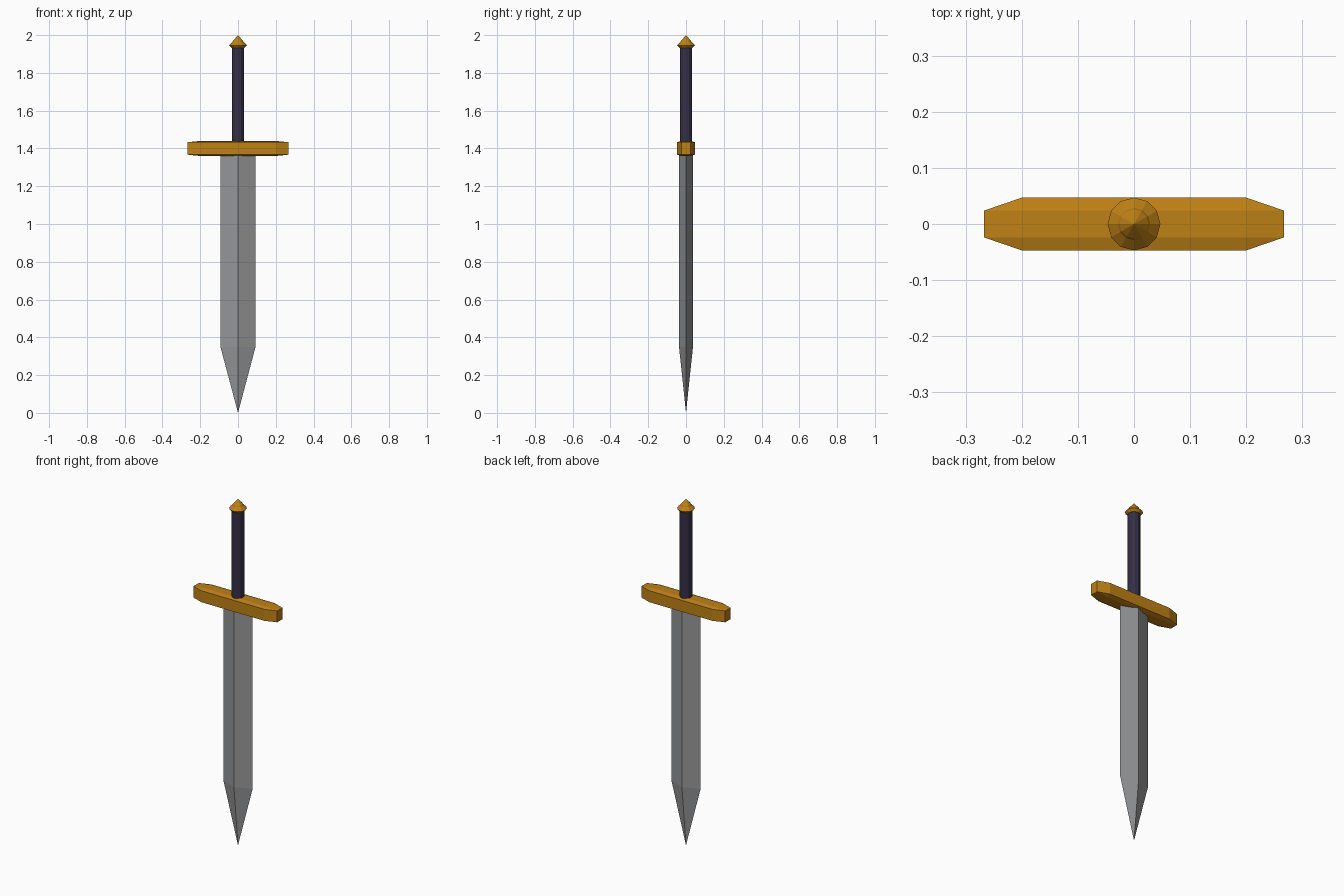
import bpy, bmesh, math

if "Cube" in bpy.data.objects:
    bpy.data.objects.remove(bpy.data.objects["Cube"])


def material(name, rgb):
    m = bpy.data.materials.new(name)
    m.diffuse_color = (*rgb, 1)
    m.use_nodes = True
    m.node_tree.nodes["Principled BSDF"].inputs["Base Color"].default_value = m.diffuse_color
    return m


STEEL = material("steel grey", (0.30, 0.305, 0.31))
GOLD = material("gold", (0.52, 0.22, 0.008))
GRIP = material("dark purple grip", (0.036, 0.028, 0.06))


def finish(name, bm, mat):
    bmesh.ops.recalc_face_normals(bm, faces=bm.faces)
    me = bpy.data.meshes.new(name)
    bm.to_mesh(me)
    bm.free()
    me.materials.append(mat)
    ob = bpy.data.objects.new(name, me)
    bpy.context.collection.objects.link(ob)
    return ob


def lathe(name, profile, sides, mat):
    """Faceted solid of revolution from (radius, z) points; radius 0 makes a point."""
    bm = bmesh.new()
    rings = []
    for r, z in profile:
        if r == 0:
            rings.append([bm.verts.new((0, 0, z))] * sides)
        else:
            rings.append([bm.verts.new((r * math.cos(math.tau * i / sides),
                                        r * math.sin(math.tau * i / sides), z))
                          for i in range(sides)])
    for a, b in zip(rings, rings[1:]):
        for i in range(sides):
            j = (i + 1) % sides
            bm.faces.new(list(dict.fromkeys((a[i], a[j], b[j], b[i]))))
    for ring in (rings[0], rings[-1]):
        if ring[0] is not ring[1]:
            bm.faces.new(ring)
    return finish(name, bm, mat)


# Blade: diamond section drawn down to a point
blade = lathe("blade", [(0, 0), (1, 0.35), (1, 1.385)], 4, STEEL)
for v in blade.data.vertices:
    v.co.x *= 0.093
    v.co.y *= 0.037

# Crossguard: hull of a chamfered bar with narrowed ends
bm = bmesh.new()
for sx in (-1, 1):
    for sy in (-1, 1):
        for sz in (-1, 1):
            for x, y, z in ((0.2, 0.024, 0.04), (0.2, 0.047, 0.033), (0.267, 0.024, 0.033)):
                bm.verts.new((sx * x, sy * y, 1.4 + sz * z))
bmesh.ops.convex_hull(bm, input=bm.verts)
bmesh.ops.dissolve_limit(bm, angle_limit=0.01, verts=bm.verts, edges=bm.edges)
finish("crossguard", bm, GOLD)

# Grip
lathe("grip", [(0.033, 1.42), (0.033, 1.945)], 12, GRIP)

# Pommel: flared cap with a small cone on top
lathe("pommel", [(0.034, 1.932), (0.047, 1.946), (0.029, 1.964), (0.026, 1.970), (0, 2.0)],
      12, GOLD)
